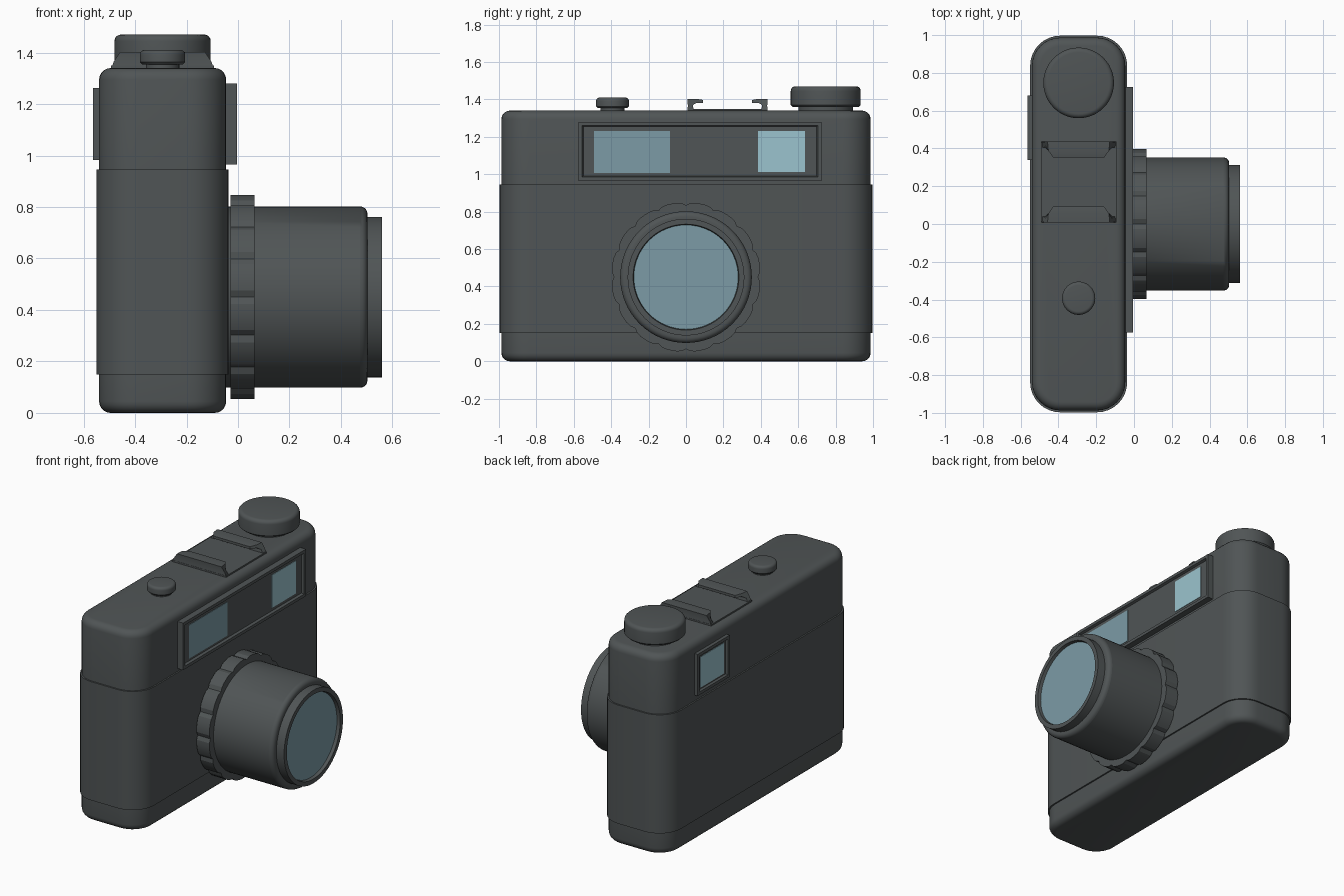
import bpy, bmesh, math
from mathutils import Vector

if "Cube" in bpy.data.objects:
    bpy.data.objects.remove(bpy.data.objects["Cube"], do_unlink=True)


def material(name, r, g, b):
    m = bpy.data.materials.new(name)
    m.use_nodes = True
    m.diffuse_color = (r, g, b, 1)
    m.node_tree.nodes["Principled BSDF"].inputs["Base Color"].default_value = (r, g, b, 1)
    return m


charcoal = material("charcoal", 0.08, 0.09, 0.092)
lens_blue = material("lens blue", 0.20, 0.33, 0.38)
pale_blue = material("pale blue", 0.33, 0.55, 0.62)


def loft(name, rings, mat, smooth=35):
    """Skin a stack of equal-length closed rings and cap both ends."""
    bm = bmesh.new()
    rows = [[bm.verts.new(p) for p in ring] for ring in rings]
    n = len(rows[0])
    for a, b in zip(rows, rows[1:]):
        for i in range(n):
            j = (i + 1) % n
            bm.faces.new((a[i], a[j], b[j], b[i]))
    bm.faces.new(rows[0][::-1])
    bm.faces.new(rows[-1])
    bmesh.ops.recalc_face_normals(bm, faces=bm.faces)
    mesh = bpy.data.meshes.new(name)
    bm.to_mesh(mesh)
    bm.free()
    mesh.materials.append(mat)
    ob = bpy.data.objects.new(name, mesh)
    bpy.context.collection.objects.link(ob)
    bpy.ops.object.select_all(action='DESELECT')
    ob.select_set(True)
    bpy.context.view_layer.objects.active = ob
    bpy.ops.object.shade_smooth_by_angle(angle=math.radians(smooth))
    return ob


def rounded_plan(hx, hy, r, z, steps=8):
    """Rounded rectangle in the body's plan."""
    ring = []
    for k, (sx, sy) in enumerate(((1, 1), (-1, 1), (-1, -1), (1, -1))):
        for s in range(steps + 1):
            a = (k + s / steps) * math.pi / 2
            ring.append((BODY_X + sx * (hx - r) + r * math.cos(a),
                         sy * (hy - r) + r * math.sin(a), z))
    return ring


def rounding(r, steps=5):
    """Inset and height pairs of a rounded edge, outer side first."""
    angles = [i / steps * math.pi / 2 for i in range(steps + 1)]
    return [(r * (1 - math.cos(a)), r * math.sin(a)) for a in angles]


# Body: top cover, grip band and base
BODY_X, HX, HY, CORNER = -0.293, 0.247, 0.987, 0.15
EDGE = 0.045


def body_ring(inset, z):
    return rounded_plan(HX - inset, HY - inset, CORNER - inset, z)


loft("top_cover", [body_ring(0, 0.93)] +
     [body_ring(i, 1.34 - EDGE + h) for i, h in rounding(EDGE)], charcoal)
loft("base", [body_ring(i, EDGE - h) for i, h in rounding(EDGE)][::-1] +
     [body_ring(0, 0.17)], charcoal)
loft("grip_band", [body_ring(-0.01, z) for z in (0.15, 0.945)], charcoal)


# Turned parts
def lathe_x(name, profile, mat, n=64):
    rings = [[(x, r * math.cos(2 * math.pi * i / n), 0.45 + r * math.sin(2 * math.pi * i / n))
              for i in range(n)] for x, r in profile]
    return loft(name, rings, mat)


def knob(name, y, r, neck, low, high, edge):
    profile = [(neck, 1.33), (neck, low), (r - 0.01, low), (r, low + 0.01)]
    profile += [(r - i, high - edge + h) for i, h in rounding(edge)]
    n = 48
    loft(name, [[(-0.293 + q * math.cos(2 * math.pi * i / n), y + q * math.sin(2 * math.pi * i / n), z)
                 for i in range(n)] for q, z in profile], charcoal)


knob("winding_dial", 0.747, 0.187, 0.145, 1.36, 1.47, 0.025)
knob("shutter_button", -0.393, 0.088, 0.065, 1.353, 1.41, 0.018)

# Lens barrel with stepped front lip and recessed glass
lathe_x("lens_barrel", [(-0.05, 0.352), (0.475, 0.352)] +
        [(0.475 + h, 0.352 - i) for i, h in rounding(0.028)] +
        [(0.503, 0.312), (0.56, 0.312), (0.56, 0.283), (0.535, 0.278)], charcoal)
lathe_x("lens_glass", [(0.53, 0.279), (0.539, 0.279)], lens_blue)

# Scalloped focus ring: broad pads parted by shallow dips
LOBES = 16
PAD = (0.385, 0.397, 0.4, 0.4, 0.4, 0.397)
focus = []
for x in (-0.03, 0.065):
    count = LOBES * len(PAD)
    focus.append([(x, PAD[i % len(PAD)] * math.cos(2 * math.pi * i / count),
                   0.45 + PAD[i % len(PAD)] * math.sin(2 * math.pi * i / count))
                  for i in range(count)])
loft("focus_ring", focus, charcoal, 15)


# Window frames and panes on the front (side = 1) and back (side = -1)
def rect(x, y0, y1, z0, z1, inset=0):
    return [(x, y0 + inset, z0 + inset), (x, y1 - inset, z0 + inset),
            (x, y1 - inset, z1 - inset), (x, y0 + inset, z1 - inset)]


def frame(name, back, face, floor, area):
    loft(name, [rect(back, *area), rect(face, *area), rect(face, *area, 0.02),
                rect(floor, *area, 0.026)], charcoal, 20)


def pane(name, x, side, area, mat):
    loft(name, [rect(x - side * 0.004, *area), rect(x + side * 0.003, *area)], mat, 20)


frame("front_window_frame", -0.06, -0.004, -0.02, (-0.575, 0.725, 0.965, 1.28))
pane("rangefinder_window", -0.02, 1, (-0.493, -0.085, 1.007, 1.232), lens_blue)
pane("viewfinder_window", -0.02, 1, (0.385, 0.637, 1.012, 1.232), pale_blue)
frame("eyepiece_frame", -0.52, -0.563, -0.55, (0.34, 0.68, 0.983, 1.262))
pane("eyepiece_window", -0.55, -1, (0.385, 0.635, 1.02, 1.225), pale_blue)

# Accessory shoe: base plate and two hooked rails with tapered lips
SHOE_Y = 0.222
plate = [[(BODY_X + sx * 0.2, SHOE_Y + sy * 0.215, z)
          for sx, sy in ((1, 1), (-1, 1), (-1, -1), (1, -1))] for z in (1.33, 1.35)]
loft("shoe_plate", plate, charcoal)
# distance from shoe centre, height, half length
HOOK = [(0.215, 1.335, 0.2), (0.212, 1.365, 0.19), (0.215, 1.402, 0.165), (0.165, 1.403, 0.16),
        (0.130, 1.397, 0.135), (0.130, 1.38, 0.135), (0.165, 1.382, 0.16),
        (0.185, 1.37, 0.18), (0.18, 1.335, 0.2)]
for name, side in (("left_shoe_rail", 1), ("right_shoe_rail", -1)):
    loft(name, [[(BODY_X + e * half, SHOE_Y + side * d, z) for d, z, half in HOOK]
                for e in (-1, 1)], charcoal, 20)
